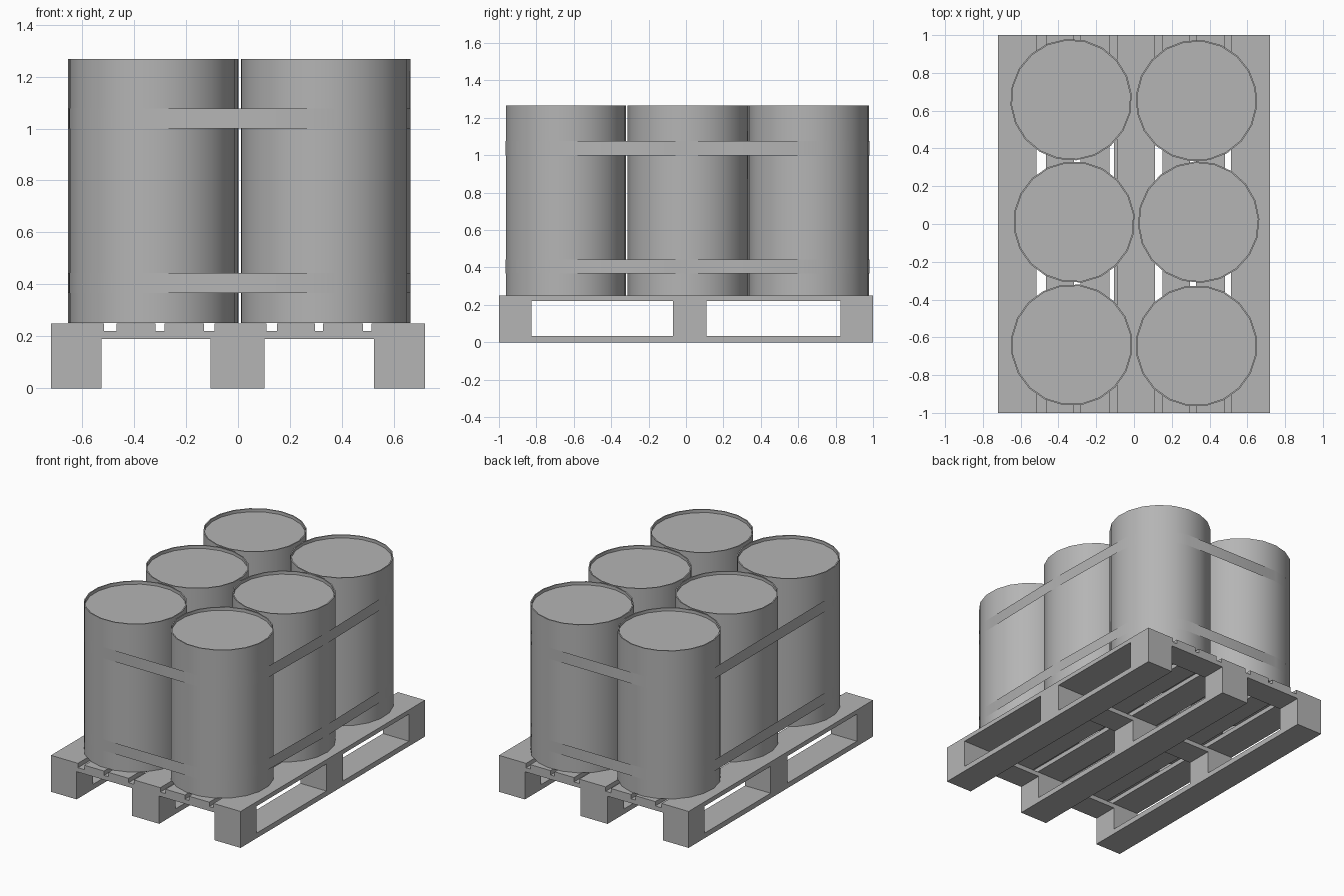
import bpy, bmesh, math
from mathutils import Vector
from mathutils.geometry import convex_hull_2d

if "Cube" in bpy.data.objects:
    bpy.data.objects.remove(bpy.data.objects["Cube"])

SIDES, RADIUS = 20, 0.322
grey = bpy.data.materials.new("mid_grey")
grey.diffuse_color = (0.46, 0.46, 0.46, 1)
grey.use_nodes = True
grey.node_tree.nodes["Principled BSDF"].inputs["Base Color"].default_value = grey.diffuse_color


def finish(name, bm, smooth=False, recalc=True):
    if recalc:
        bmesh.ops.recalc_face_normals(bm, faces=bm.faces)
    mesh = bpy.data.meshes.new(name)
    bm.to_mesh(mesh)
    bm.free()
    mesh.materials.append(grey)
    obj = bpy.data.objects.new(name, mesh)
    bpy.context.collection.objects.link(obj)
    if smooth:
        bpy.ops.object.select_all(action='DESELECT')
        obj.select_set(True)
        bpy.context.view_layer.objects.active = obj
        bpy.ops.object.shade_smooth_by_angle(angle=math.radians(35))
    return obj


def box(name, xs, ys, zs):
    bm = bmesh.new()
    bmesh.ops.create_cube(bm, size=1)
    for v in bm.verts:
        v.co = [r[0] if c < 0 else r[1] for c, r in zip(v.co, (xs, ys, zs))]
    return finish(name, bm)


def circle(cx, cy, r, turn):
    return [Vector((cx + r * math.cos(turn + i * math.tau / SIDES),
                    cy + r * math.sin(turn + i * math.tau / SIDES)))
            for i in range(SIDES)]


def bridge(bm, a, b):
    for i in range(len(a)):
        j = (i + 1) % len(a)
        bm.faces.new((a[i], a[j], b[j], b[i]))


# Pallet: runners, blocks, cross boards and deck boards
runners = [(-0.72, -0.525), (-0.105, 0.102), (0.523, 0.72)]
rows = [(-1, -0.825), (-0.07, 0.11), (0.825, 1)]
for xs in runners:
    box("pallet_runner", xs, (-1, 1), (0, 0.035))
    for ys in rows:
        box("pallet_block", xs, ys, (0.035, 0.19))
for ys in rows:
    box("pallet_cross_board", (-0.72, 0.72), ys, (0.19, 0.22))
deck = [(-0.72, -0.515), (-0.467, -0.317), (-0.283, -0.13), (-0.09, 0.11),
        (0.15, 0.297), (0.328, 0.482), (0.514, 0.72)]
for xs in deck:
    box("pallet_deck_board", xs, (-1, 1), (0.22, 0.25))

# Drums with a thin raised rim: x, y, turn in degrees
drums = [(-0.333, 0.658, 5), (0.331, 0.653, 12), (-0.317, 0.01, 8),
         (0.342, 0.01, 3), (-0.33, -0.64, 10), (0.331, -0.645, 9)]
for x, y, turn in drums:
    bm = bmesh.new()
    rings = [[bm.verts.new((p.x, p.y, z))
              for p in circle(x, y, r, math.radians(turn))]
             for r, z in ((RADIUS, 0.251), (RADIUS, 1.267),
                          (RADIUS - 0.008, 1.267), (RADIUS - 0.008, 1.246))]
    for a, b in zip(rings, rings[1:]):
        bridge(bm, a, b)
    bm.faces.new(rings[0])
    bm.faces.new(rings[-1])
    finish("drum", bm, True)

# Straps: paper-thin ribbons stretched tightly around the group of drums
points = [p for x, y, t in drums
          for p in circle(x, y, RADIUS + 0.001, math.radians(t))]
outline = [points[i] for i in convex_hull_2d(points)]
area = sum(a.x * b.y - b.x * a.y for a, b in zip(outline, outline[1:] + outline[:1]))
if area < 0:
    outline.reverse()
for name, z0, z1 in (("lower_strap", 0.367, 0.443), ("upper_strap", 1.0, 1.077)):
    bm = bmesh.new()
    low, high = [[bm.verts.new((p.x, p.y, z)) for p in outline] for z in (z0, z1)]
    bridge(bm, low, high)
    finish(name, bm, True, recalc=False)
